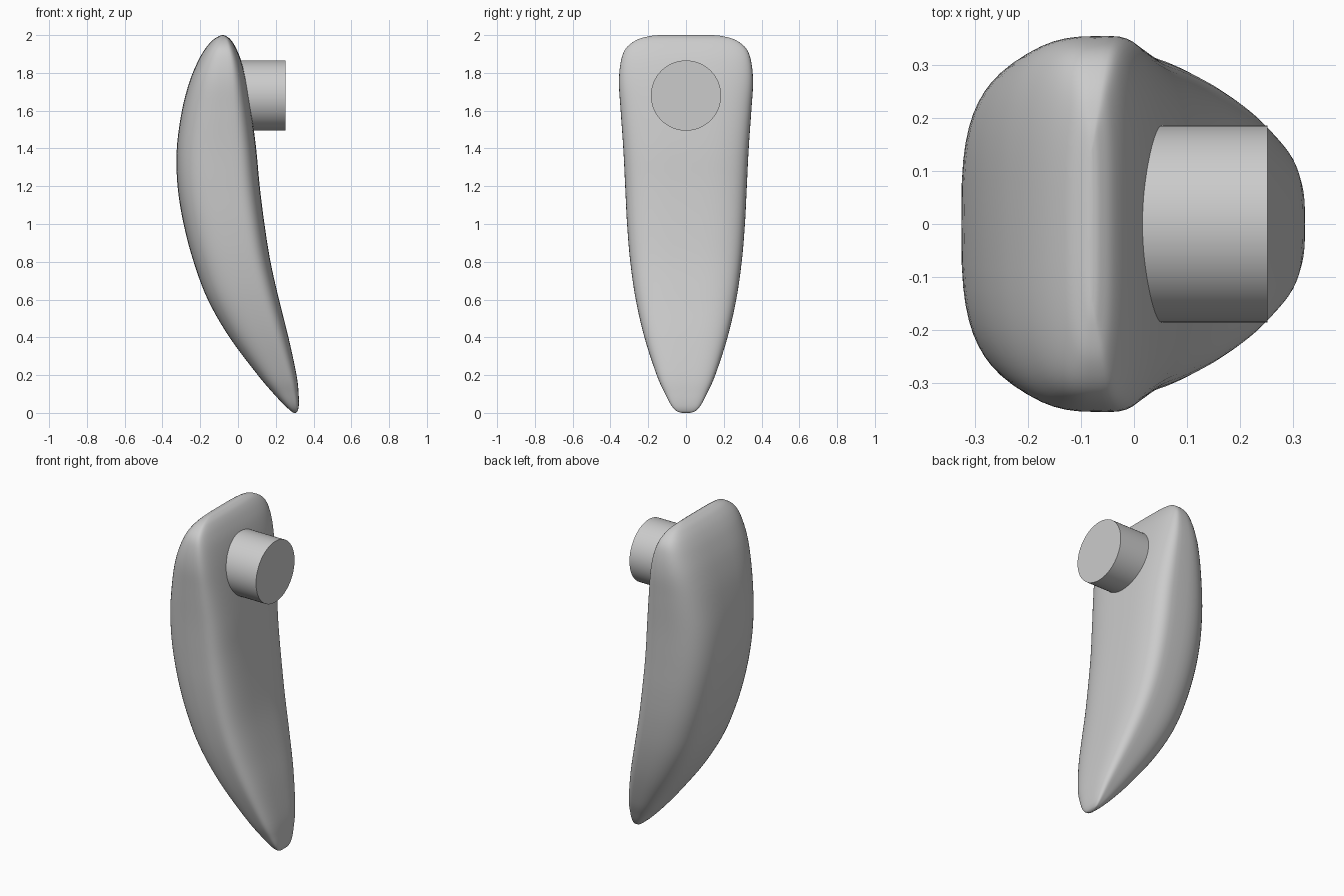
import bpy
import bmesh
from math import cos, sin, pi, radians
from mathutils import Matrix, Vector

SEGMENTS = 64      # points around each body section
STEPS = 5          # smooth rings between two stations

# Body stations: height, rear x, front x, half width
STATIONS = [
    (0.0, 0.295, 0.305, 0.02), (0.01, 0.28, 0.315, 0.05), (0.04, 0.247, 0.322, 0.078),
    (0.1, 0.19, 0.321, 0.11), (0.2, 0.105, 0.31, 0.155), (0.4, -0.045, 0.267, 0.22),
    (0.6, -0.16, 0.217, 0.266), (0.8, -0.235, 0.172, 0.295), (1.0, -0.288, 0.14, 0.312),
    (1.2, -0.32, 0.115, 0.322), (1.4, -0.324, 0.096, 0.332), (1.6, -0.297, 0.07, 0.346),
    (1.75, -0.258, 0.045, 0.355), (1.86, -0.213, 0.018, 0.345), (1.93, -0.172, -0.01, 0.318),
    (1.975, -0.132, -0.038, 0.26), (1.995, -0.1, -0.063, 0.19), (2.0, -0.085, -0.078, 0.14),
]


def make_material(name, value):
    mat = bpy.data.materials.new(name)
    mat.use_nodes = True
    color = (value, value, value, 1.0)
    mat.diffuse_color = color
    mat.node_tree.nodes["Principled BSDF"].inputs["Base Color"].default_value = color
    return mat


def spline(points, steps):
    """Pass a smooth curve through a list of stations."""
    pts = [Vector(p) for p in points]
    pts = [pts[0]] + pts + [pts[-1]]
    result = []
    for a, b, c, d in zip(pts, pts[1:], pts[2:], pts[3:]):
        for i in range(steps):
            t = i / steps
            result.append(0.5 * (2 * b + (c - a) * t + (2 * a - 5 * b + 4 * c - d) * t * t
                                 + (3 * b - a - 3 * c + d) * t ** 3))
    return result + [pts[-1]]


def power(value, exponent):
    return abs(value) ** exponent * (1 if value >= 0 else -1)


def section(bm, station):
    """Rounded box section, widest toward its front face."""
    z, rear, front, half = station
    middle = rear + (front - rear) * 0.68
    ring = []
    for i in range(SEGMENTS):
        angle = 2 * pi * i / SEGMENTS
        reach = front - middle if cos(angle) > 0 else middle - rear
        x = middle + reach * power(cos(angle), 0.62)
        y = half * power(sin(angle), 0.62)
        ring.append(bm.verts.new((x, y, z)))
    return ring


def finish(bm, name, mat):
    bmesh.ops.recalc_face_normals(bm, faces=bm.faces)
    mesh = bpy.data.meshes.new(name)
    bm.to_mesh(mesh)
    bm.free()
    obj = bpy.data.objects.new(name, mesh)
    bpy.context.collection.objects.link(obj)
    mesh.materials.append(mat)
    bpy.ops.object.select_all(action="DESELECT")
    obj.select_set(True)
    bpy.context.view_layer.objects.active = obj
    bpy.ops.object.shade_smooth_by_angle(angle=radians(50))
    return obj


if "Cube" in bpy.data.objects:
    bpy.data.objects.remove(bpy.data.objects["Cube"], do_unlink=True)

grey = make_material("light grey", 0.6)

# Curved tapering body
bm = bmesh.new()
rings = [section(bm, s) for s in spline(STATIONS, STEPS)]
for low, high in zip(rings, rings[1:]):
    for i in range(SEGMENTS):
        j = (i + 1) % SEGMENTS
        bm.faces.new((low[i], low[j], high[j], high[i]))
bm.faces.new(rings[0])
bm.faces.new(rings[-1])
finish(bm, "curved_body", grey)

# Round peg on the upper front face
PEG_START, PEG_END = -0.06, 0.252
bm = bmesh.new()
place = Matrix.Translation(((PEG_START + PEG_END) / 2, 0, 1.68)) @ Matrix.Rotation(pi / 2, 4, "Y")
bmesh.ops.create_cone(bm, cap_ends=True, segments=64, radius1=0.186, radius2=0.186,
                      depth=PEG_END - PEG_START, matrix=place)
finish(bm, "round_peg", grey)
